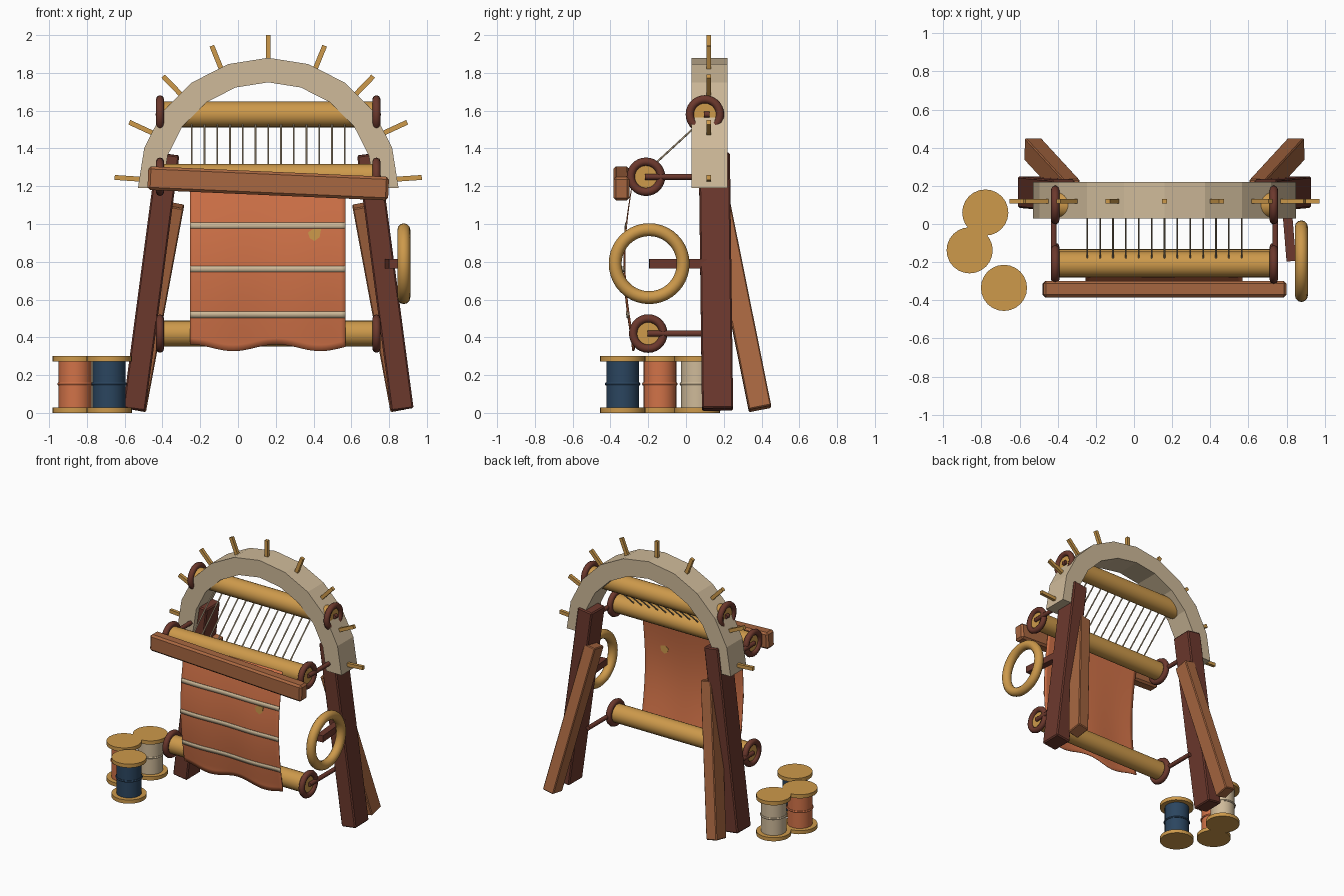
import bpy, bmesh, math
from mathutils import Vector, Matrix

if "Cube" in bpy.data.objects:
    bpy.data.objects.remove(bpy.data.objects["Cube"])

CX = 0.16  # loom centre line


def material(name, rgb):
    m = bpy.data.materials.new(name)
    m.diffuse_color = (*rgb, 1)
    m.use_nodes = True
    m.node_tree.nodes["Principled BSDF"].inputs["Base Color"].default_value = m.diffuse_color
    return m


DARK = material("dark mahogany", (0.15, 0.040, 0.026))
BROWN = material("warm brown wood", (0.39, 0.135, 0.052))
GOLD = material("golden wood", (0.61, 0.32, 0.07))
BEIGE = material("beige", (0.62, 0.49, 0.32))
CLOTH = material("terracotta", (0.64, 0.17, 0.065))
NAVY = material("navy", (0.024, 0.06, 0.115))


def finish(name, bm, mat, smooth=False):
    bmesh.ops.recalc_face_normals(bm, faces=bm.faces[:])
    me = bpy.data.meshes.new(name)
    bm.to_mesh(me)
    bm.free()
    me.materials.append(mat)
    ob = bpy.data.objects.new(name, me)
    bpy.context.collection.objects.link(ob)
    if smooth:
        bpy.ops.object.select_all(action='DESELECT')
        ob.select_set(True)
        bpy.context.view_layer.objects.active = ob
        bpy.ops.object.shade_smooth_by_angle(angle=math.radians(40))
    return ob


def frame(a, b):
    """Matrix at the middle of a-b, local z along it, local y near world y."""
    z = (b - a).normalized()
    hint = Vector((0, 1, 0)) if abs(z.y) < 0.9 else Vector((0, 0, 1))
    x = hint.cross(z).normalized()
    y = z.cross(x)
    m = Matrix((x, y, z)).transposed().to_4x4()
    m.translation = (a + b) / 2
    return m


def beam(name, a, b, w, d, mat, bevel=0.0):
    a, b = Vector(a), Vector(b)
    bm = bmesh.new()
    bmesh.ops.create_cube(bm, size=1, matrix=frame(a, b) @ Matrix.Diagonal((w, d, (b - a).length, 1)))
    if bevel:
        bmesh.ops.bevel(bm, geom=bm.edges[:], offset=bevel, segments=1, affect='EDGES')
    return finish(name, bm, mat)


def rod(name, a, b, r, mat, sides=24):
    a, b = Vector(a), Vector(b)
    bm = bmesh.new()
    bmesh.ops.create_cone(bm, cap_ends=True, segments=sides, radius1=r, radius2=r,
                          depth=(b - a).length, matrix=frame(a, b))
    return finish(name, bm, mat, True)


def ring(name, loc, major, minor, mat, rot=(0, 0, 0), n=32, k=10):
    bpy.ops.mesh.primitive_torus_add(location=loc, rotation=rot, major_radius=major,
                                     minor_radius=minor, major_segments=n, minor_segments=k)
    ob = bpy.context.object
    ob.name = name
    ob.data.materials.append(mat)
    bpy.ops.object.shade_smooth_by_angle(angle=math.radians(50))
    return ob


SIDEWAYS = (0, math.pi / 2, 0)

# splayed legs and back braces, both sides
for s, side in ((-1, "left"), (1, "right")):
    beam("leg_" + side, (CX + s * 0.71, 0.167, 0.018), (CX + s * 0.53, 0.150, 1.37), 0.12, 0.165, DARK, 0.008)
    beam("back_brace_" + side, (CX + s * 0.69, 0.392, 0.022), (CX + s * 0.49, 0.175, 1.10), 0.09, 0.12, BROWN, 0.006)

# arch: half ring swept in depth
bm = bmesh.new()
rows = []
SEG = 10
for i in range(SEG + 1):
    t = math.pi * i / SEG
    rows.append([bm.verts.new((CX + r * math.cos(t), y, 1.19 + r * math.sin(t)))
                 for r, y in ((0.69, 0.03), (0.69, 0.22), (0.56, 0.22), (0.56, 0.03))])
for p, q in zip(rows, rows[1:]):
    for j in range(4):
        k = (j + 1) % 4
        bm.faces.new((p[j], p[k], q[k], q[j]))
bm.faces.new(rows[0])
bm.faces.new(rows[-1])
finish("arch", bm, BEIGE)

# pegs fanned round the arch
for i in range(9):
    t = math.radians(90 + (i - 4) * 21.5)
    c, s = math.cos(t), math.sin(t)
    beam("arch_peg", (CX + 0.66 * c, 0.12, 1.19 + 0.66 * s),
         (CX + 0.815 * c, 0.12, 1.19 + 0.81 * s), 0.026, 0.024, GOLD)

# rollers with end rings and support rods
for name, y, z, back in (("top", 0.10, 1.58, 0.125), ("breast", -0.212, 1.25, 0.12), ("cloth", -0.20, 0.42, 0.12)):
    rod(name + "_roller", (CX - 0.575, y, z), (CX + 0.575, y, z), 0.068, GOLD)
    for s in (-1, 1):
        x = CX + s * 0.573
        ring(name + "_roller_ring", (x, y, z), 0.080, 0.022, DARK, SIDEWAYS, 28, 8)
        rod(name + "_roller_support", (x + s * 0.008, y - 0.005, z), (x + s * 0.008, back, z), 0.016, DARK, 10)

# front beam, slightly crooked
beam("front_beam", (-0.477, -0.342, 1.243), (0.797, -0.342, 1.187), 0.125, 0.086, BROWN, 0.014)

# warp threads
for i in range(13):
    x = -0.245 + i * 0.0675
    rod("warp_thread", (x, 0.06, 1.525), (x, -0.19, 1.295), 0.005, BEIGE, 6)


def cloth_y(x, z):
    u = (1.25 - z) / 0.9
    return -0.278 - 0.048 * math.sin(math.pi * min(max(u, 0), 1)) + 0.006 * u * math.sin(x * 14)


def sheet(name, top, bottom, mat, lift, nz, thick):
    """Strip following the hanging cloth; top and bottom are functions of x."""
    bm = bmesh.new()
    nx, g = 32, []
    for i in range(nx + 1):
        x = -0.255 + 0.825 * i / nx
        col = []
        for j in range(nz + 1):
            z = top(x) + (bottom(x) - top(x)) * j / nz
            col.append(bm.verts.new((x, cloth_y(x, z) - lift, z)))
        g.append(col)
    for i in range(nx):
        for j in range(nz):
            bm.faces.new((g[i][j], g[i][j + 1], g[i + 1][j + 1], g[i + 1][j]))
    ob = finish(name, bm, mat, True)
    mod = ob.modifiers.new("thickness", 'SOLIDIFY')
    mod.thickness = thick
    mod.offset = 0
    return ob


# woven cloth with wavy hem, and its stripes
sheet("woven_cloth", lambda x: 1.26,
      lambda x: 0.345 + 0.018 * math.cos(2 * math.pi * (x + 0.255) / 0.46), CLOTH, 0, 28, 0.004)
for z in (0.992, 0.762, 0.520):
    sheet("cloth_stripe", lambda x: z + 0.016, lambda x: z - 0.016, BEIGE, 0.004, 2, 0.006)

# small golden patch, seen from both sides of the cloth
bm = bmesh.new()
y = cloth_y(0.405, 0.945)
patch = [(0.37, 0.955), (0.395, 0.972), (0.44, 0.975), (0.432, 0.93), (0.405, 0.910), (0.38, 0.925)]
face = bm.faces.new([bm.verts.new((x, y - 0.0045, z)) for x, z in patch])
ext = bmesh.ops.extrude_face_region(bm, geom=[face])
bmesh.ops.translate(bm, vec=(0, 0.009, 0), verts=[v for v in ext["geom"] if isinstance(v, bmesh.types.BMVert)])
finish("cloth_patch", bm, GOLD)

# side wheel and its bracket
ring("side_wheel", (0.878, -0.195, 0.79), 0.18, 0.034, GOLD, SIDEWAYS, 40, 12)
beam("wheel_bracket", (0.80, 0.11, 0.79), (0.825, -0.195, 0.79), 0.05, 0.05, DARK)

# thread spools
for name, x, y, mat in (("beige", -0.78, 0.06, BEIGE), ("terracotta", -0.862, -0.138, CLOTH), ("navy", -0.682, -0.335, NAVY)):
    rod(name + "_spool_thread", (x, y, 0.02), (x, y, 0.28), 0.087, mat)
    ring(name + "_spool_band", (x, y, 0.153), 0.087, 0.008, mat, n=24, k=6)
    for z in (0.0, 0.273):
        rod(name + "_spool_flange", (x, y, z), (x, y, z + 0.028), 0.121, GOLD)
